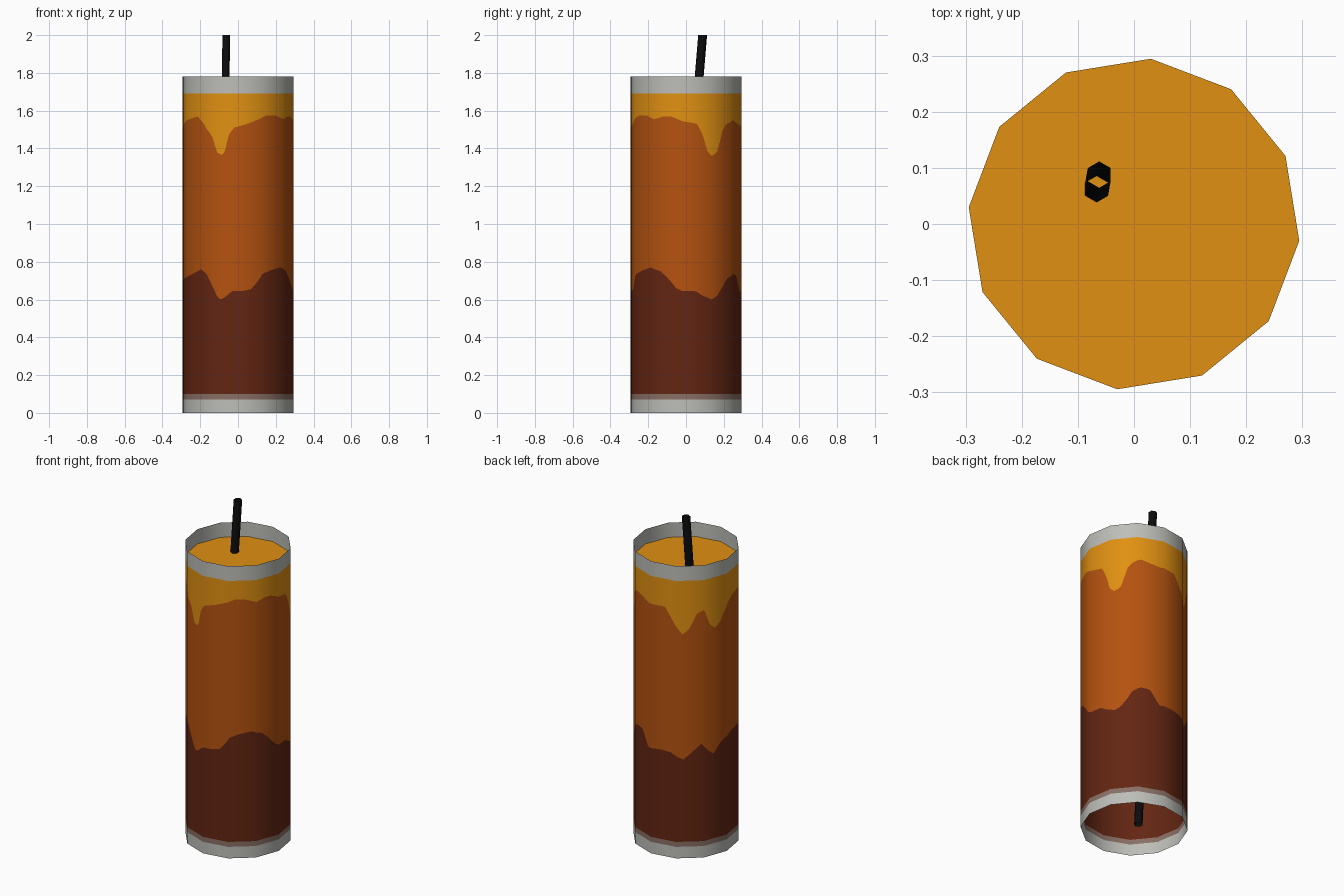
import bpy, math
from mathutils import Vector

if "Cube" in bpy.data.objects:
    bpy.data.objects.remove(bpy.data.objects["Cube"])

SIDES, STEPS, RADIUS, TURN = 12, 16, 0.296, math.radians(-5.8)

# wavy drip edges: (angle in degrees, height)
UPPER = [(-4, 1.545), (12, 1.53), (18, 1.47), (23, 1.38), (28, 1.36), (35, 1.38), (43, 1.5),
         (48, 1.53), (58, 1.55), (80, 1.52), (101, 1.52), (111, 1.44), (121, 1.36), (129, 1.4),
         (137, 1.485), (145, 1.51), (152, 1.41), (159, 1.38), (166, 1.41), (175, 1.5),
         (185, 1.53), (204, 1.55), (222, 1.57), (232, 1.53), (242, 1.46), (247, 1.38),
         (252, 1.365), (256, 1.38), (260, 1.47), (266, 1.51), (280, 1.53), (290, 1.55),
         (301, 1.575), (313, 1.575), (325, 1.555), (336, 1.57), (344, 1.57), (356, 1.545)]
LOWER = [(-10, 0.66), (-4, 0.645), (10, 0.645), (18, 0.62), (28, 0.6), (35, 0.62), (43, 0.67),
         (48, 0.71), (58, 0.735), (68, 0.73), (79, 0.64), (96, 0.645), (108, 0.64), (122, 0.6),
         (132, 0.645), (142, 0.695), (149, 0.65), (157, 0.615), (165, 0.665), (172, 0.695),
         (184, 0.71), (204, 0.72), (222, 0.75), (227, 0.76), (235, 0.74), (242, 0.67),
         (248, 0.61), (252, 0.6), (258, 0.62), (264, 0.645), (274, 0.645), (284, 0.655),
         (290, 0.69), (296, 0.735), (307, 0.755), (320, 0.77), (332, 0.75), (340, 0.715),
         (350, 0.66)]


def material(name, rgb):
    m = bpy.data.materials.new(name)
    m.diffuse_color = (*rgb, 1)
    m.use_nodes = True
    m.node_tree.nodes["Principled BSDF"].inputs["Base Color"].default_value = m.diffuse_color
    return m


GREY = material("pale grey glass", (0.51, 0.51, 0.48))
TAUPE = material("grey brown", (0.25, 0.16, 0.13))
BROWN = material("dark brown wax", (0.125, 0.019, 0.006))
ORANGE = material("burnt orange wax", (0.46, 0.085, 0.005))
AMBER = material("amber wax", (0.75, 0.28, 0.006))
BLACK = material("black", (0.004, 0.004, 0.004))


def edge_height(table, deg):
    deg = (deg - table[0][0]) % 360 + table[0][0]
    for (a, za), (b, zb) in zip(table, table[1:] + [(table[0][0] + 360, table[0][1])]):
        if a <= deg <= b:
            return za + (zb - za) * (deg - a) / (b - a)


def make(name, verts, faces, mats, idx=None):
    me = bpy.data.meshes.new(name)
    me.from_pydata(verts, [], faces)
    for m in mats:
        me.materials.append(m)
    if idx:
        me.polygons.foreach_set("material_index", idx)
    ob = bpy.data.objects.new(name, me)
    bpy.context.collection.objects.link(ob)
    return ob


def corner(i):
    a = TURN + i * math.tau / SIDES
    return Vector((RADIUS * math.cos(a), RADIUS * math.sin(a), 0))


# jar wall: open twelve-sided tube, cut into colour bands along the drip edges
columns = [corner(i).lerp(corner(i + 1), k / STEPS) for i in range(SIDES) for k in range(STEPS)]
n = len(columns)
verts, normals, faces, idx = [], [], [], []
for p in columns:
    deg = math.degrees(math.atan2(p.y, p.x))
    for z in (0, 0.07, 0.1, edge_height(LOWER, deg), edge_height(UPPER, deg), 1.69, 1.78):
        verts.append((p.x, p.y, z))
        normals.append(p.normalized())
for c in range(n):
    a, b = c * 7, (c + 1) % n * 7
    for r, mat in enumerate((0, 1, 2, 3, 4, 0)):
        faces.append((a + r, b + r, b + r + 1, a + r + 1))
        idx.append(mat)
wall = make("candle_wall", verts, faces, [GREY, TAUPE, BROWN, ORANGE, AMBER], idx)
wall.data.polygons.foreach_set("use_smooth", [True] * len(faces))
wall.data.normals_split_custom_set_from_vertices(normals)

# wax surface just below the rim
make("wax_top", [corner(i) + Vector((0, 0, 1.69)) for i in range(SIDES)],
     [tuple(range(SIDES))], [AMBER])

# wick: leaning open six-sided tube
low, high = Vector((-0.09, -0.07, 0.09)), Vector((-0.062, 0.088, 2.0))
ring = [Vector((0.0235 * math.cos(a), 0.0235 * math.sin(a), 0))
        for a in (math.radians(30 + 60 * i) for i in range(6))]
wick = make("wick", [low + v for v in ring] + [high + v for v in ring],
            [(i, (i + 1) % 6, (i + 1) % 6 + 6, i + 6) for i in range(6)], [BLACK])
wick.data.polygons.foreach_set("use_smooth", [True] * 6)
